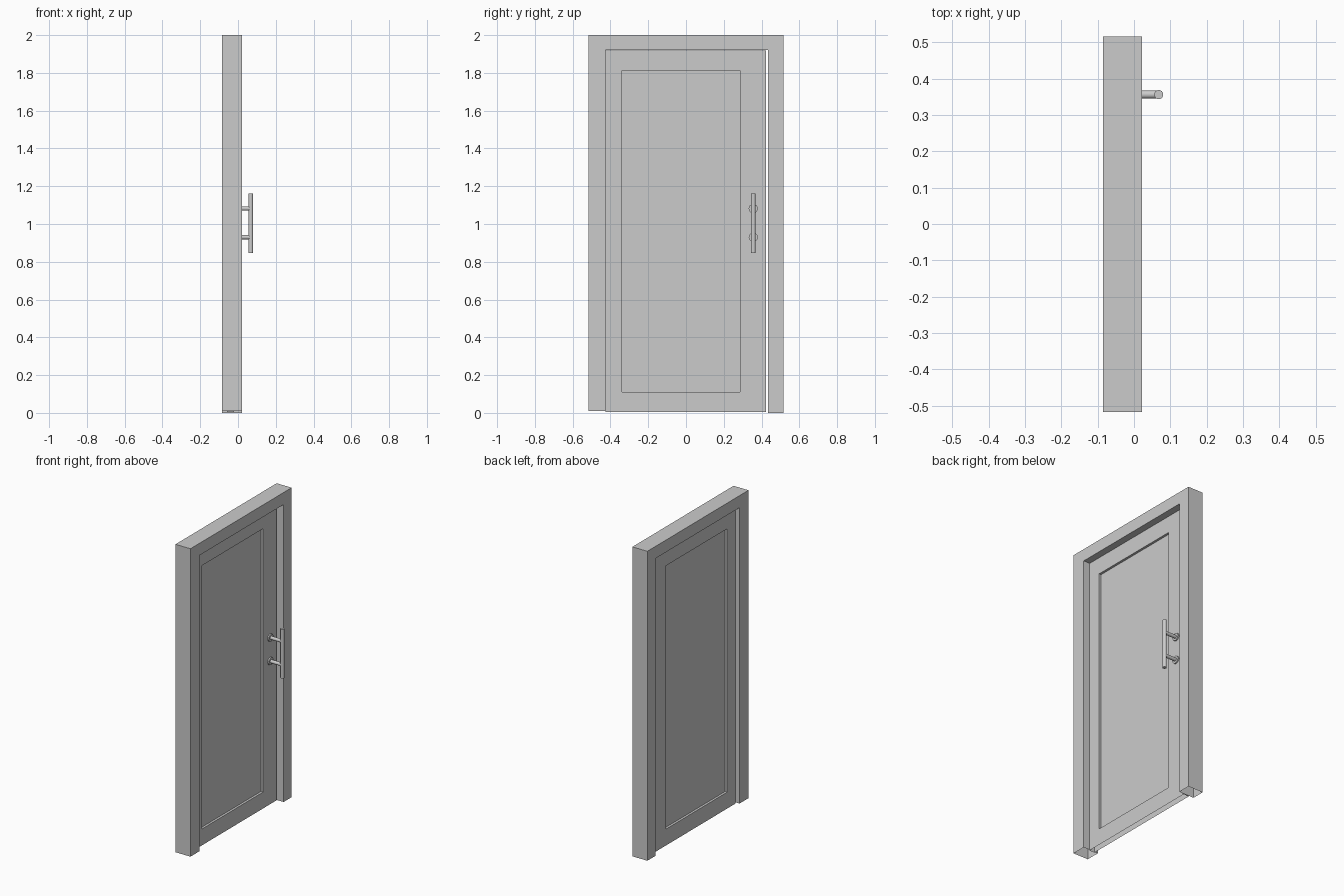
import bpy, bmesh, math
from mathutils import Matrix

if "Cube" in bpy.data.objects:
    bpy.data.objects.remove(bpy.data.objects["Cube"])


def finish(bm, name):
    bmesh.ops.recalc_face_normals(bm, faces=bm.faces)
    mesh = bpy.data.meshes.new(name)
    bm.to_mesh(mesh)
    bm.free()
    obj = bpy.data.objects.new(name, mesh)
    bpy.context.collection.objects.link(obj)
    return obj


def bridge(bm, a, b, skip=()):
    for i in range(len(a)):
        if i not in skip:
            j = (i + 1) % len(a)
            bm.faces.new((a[i], a[j], b[j], b[i]))


# Door frame: inverted U profile, extruded through the wall, open at the feet
profile = [(-0.517, 0.01), (-0.517, 2), (0.516, 2), (0.516, 0),
           (0.434, 0), (0.434, 1.922), (-0.426, 1.922), (-0.426, 0.01)]
bm = bmesh.new()
front, back = [[bm.verts.new((x, y, z)) for y, z in profile] for x in (0.022, -0.085)]
bm.faces.new(front)
bm.faces.new(back)
bridge(bm, front, back, skip=(3, 7))
finish(bm, "door_frame")

# Door leaf: loops from front recess, around the slab, to the back recess
outer = (-0.425, 0.424, 0.004, 1.919)
inner = (-0.338, 0.286, 0.11, 1.812)
loops = [(-0.035, inner), (-0.02, inner), (-0.02, outer),
         (-0.058, outer), (-0.058, inner), (-0.043, inner)]
bm = bmesh.new()
rings = []
for x, (y0, y1, z0, z1) in loops:
    rings.append([bm.verts.new((x, y, z))
                  for y, z in ((y0, z0), (y1, z0), (y1, z1), (y0, z1))])
for i in range(len(rings) - 1):
    bridge(bm, rings[i], rings[i + 1], skip=(0,) if i == 2 else ())
bm.faces.new(rings[0])
bm.faces.new(rings[-1])
finish(bm, "door_leaf")


# Handle parts: round bars, upright or pointing out of the door
HANDLE_Y = 0.356


def rod(name, radius, length, centre, along_x=False):
    bm = bmesh.new()
    turn = Matrix.Rotation(math.pi / 2, 4, 'Y') if along_x else Matrix()
    bmesh.ops.create_cone(bm, cap_ends=True, segments=24, radius1=radius,
                          radius2=radius, depth=length,
                          matrix=Matrix.Translation(centre) @ turn)
    obj = finish(bm, name)
    bpy.ops.object.select_all(action='DESELECT')
    obj.select_set(True)
    bpy.context.view_layer.objects.active = obj
    bpy.ops.object.shade_smooth_by_angle(angle=math.radians(35))


rod("handle_bar", 0.0125, 0.316, (0.068, HANDLE_Y, 1.004))
for label, z in (("upper", 1.082), ("lower", 0.93)):
    rod(label + "_handle_post", 0.011, 0.085, (0.0225, HANDLE_Y, z), True)
    rod(label + "_handle_rosette", 0.024, 0.008, (-0.016, HANDLE_Y, z), True)
